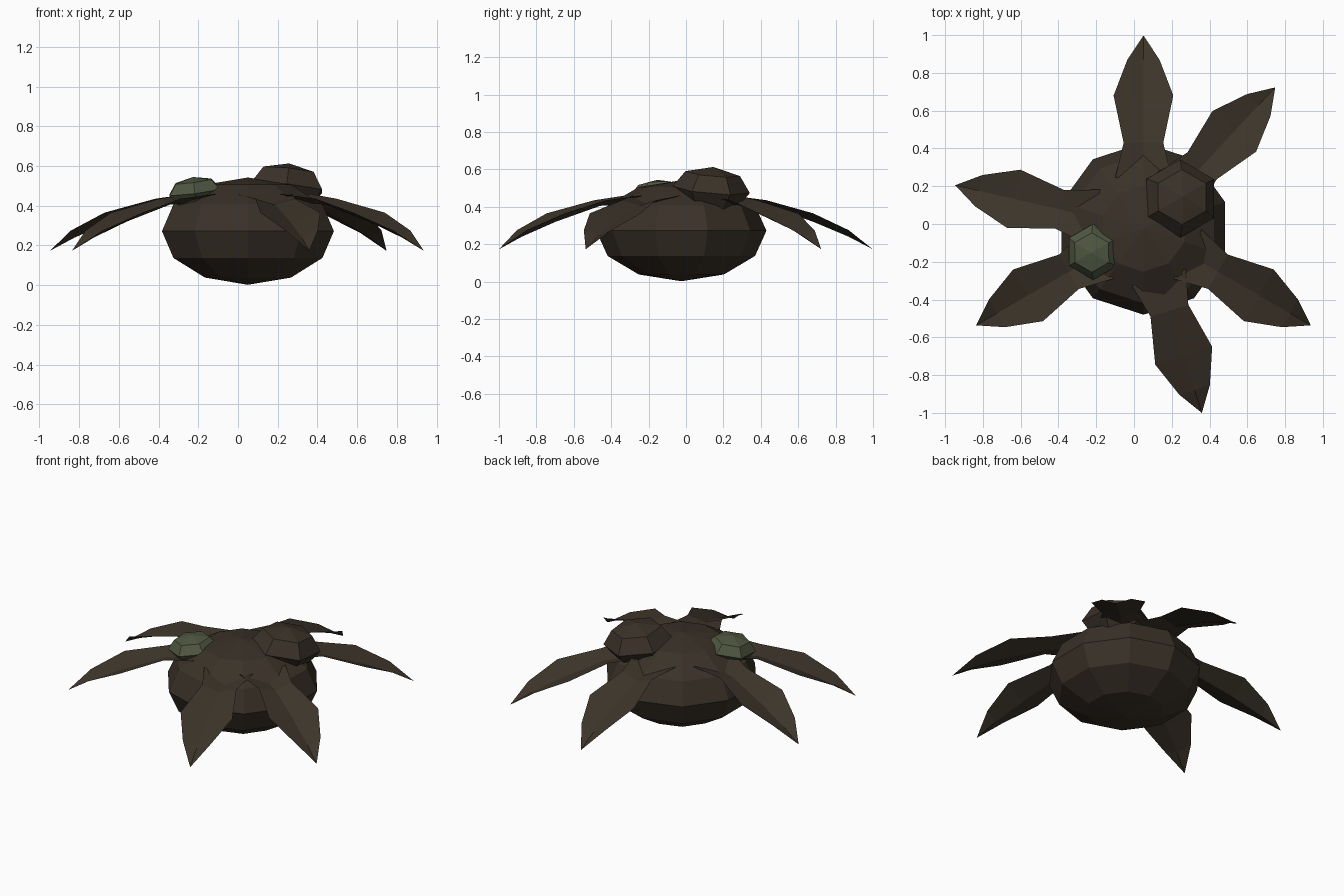
import bpy, bmesh, math
from mathutils import Matrix, Vector

if "Cube" in bpy.data.objects:
    bpy.data.objects.remove(bpy.data.objects["Cube"])

CX, CY = 0.05, -0.025  # body axis


def material(name, rgb):
    m = bpy.data.materials.new(name)
    m.diffuse_color = (*rgb, 1)
    m.use_nodes = True
    m.node_tree.nodes["Principled BSDF"].inputs["Base Color"].default_value = m.diffuse_color
    return m


BARK = material("dark bark brown", (0.042, 0.031, 0.021))
LEAF = material("dry leaf brown", (0.046, 0.035, 0.023))
GREEN = material("moss green", (0.078, 0.094, 0.052))


def finish(name, bm, mat, matrix):
    me = bpy.data.meshes.new(name)
    bm.to_mesh(me)
    bm.free()
    me.materials.append(mat)
    ob = bpy.data.objects.new(name, me)
    bpy.context.collection.objects.link(ob)
    ob.matrix_world = matrix
    return ob


def squashed_ball(name, mat, centre, radius, height, sides, rings, tilt=0, toward=0):
    """Low-poly ball with a corner on the y axis, tipped toward an angle."""
    bm = bmesh.new()
    bmesh.ops.create_uvsphere(bm, u_segments=sides, v_segments=rings, radius=1)
    # turn the ball so that a corner points along +y
    v = max(bm.verts, key=lambda v: v.co.xy.length)
    turn = math.pi / 2 - math.atan2(v.co.y, v.co.x)
    bm.transform(Matrix.Diagonal((radius, radius, height, 1)) @ Matrix.Rotation(turn, 4, 'Z'))
    axis = Vector((-math.sin(toward), math.cos(toward), 0))
    return finish(name, bm, mat, Matrix.Translation(centre) @ Matrix.Rotation(tilt, 4, axis))


def leaf(name, angle):
    """Drooping leaf folded into a shallow trough along its midrib."""
    # distance out, half width, edge height, midrib height
    stations = [(0.27, 0.15, 0.46, 0.42), (0.455, 0.105, 0.435, 0.405),
                (0.705, 0.158, 0.365, 0.32), (0.895, 0.085, 0.275, 0.24)]
    bm = bmesh.new()
    rows = [[bm.verts.new((r, w, e)), bm.verts.new((r, 0, m)), bm.verts.new((r, -w, e))]
            for r, w, e, m in stations]
    for a, b in zip(rows, rows[1:]):
        for i in (0, 1):
            bm.faces.new((a[i], a[i + 1], b[i + 1], b[i]))
    tip = bm.verts.new((1.023, 0, 0.173))
    for i in (0, 1):
        bm.faces.new((rows[-1][i], rows[-1][i + 1], tip))
    return finish(name, bm, LEAF, Matrix.Translation((CX, CY, 0)) @ Matrix.Rotation(math.radians(angle), 4, 'Z'))


# Round body
squashed_ball("body", BARK, (CX, CY, 0.272), 0.455, 0.27, 10, 6)

# Ring of leaves
for n, angle in enumerate((47, 90, 167, 210, 287.6, 330), 1):
    leaf(f"leaf_{n}", angle)

# Buds resting on the shoulders
squashed_ball("large_bud", BARK, (0.245, 0.135, 0.492), 0.207, 0.122, 6, 4,
              math.radians(8), math.radians(40))
squashed_ball("green_bud", GREEN, (-0.217, -0.148, 0.47), 0.148, 0.075, 6, 4,
              math.radians(8), math.radians(205))
